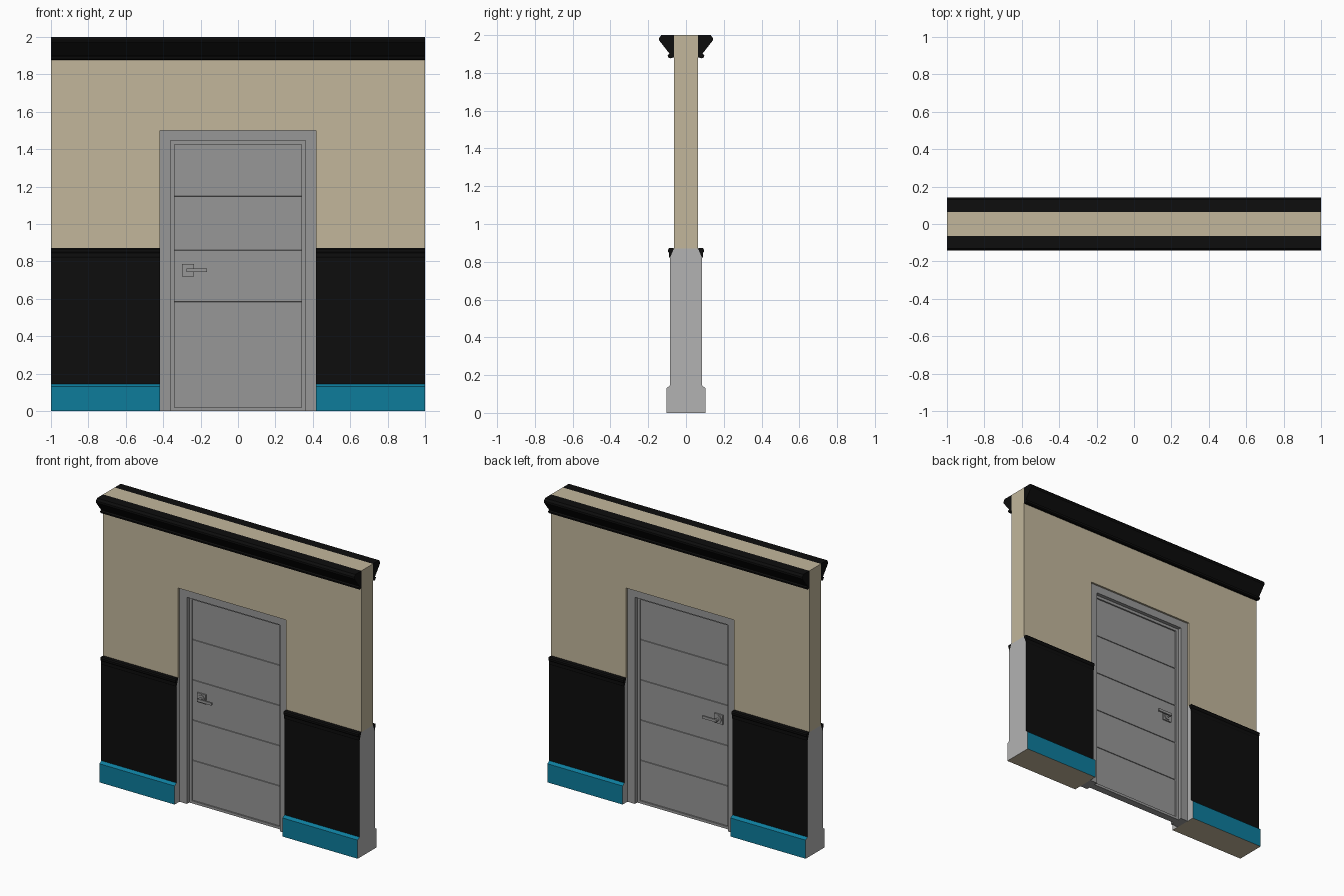
import bpy, bmesh, math

if "Cube" in bpy.data.objects:
    bpy.data.objects.remove(bpy.data.objects["Cube"])


def material(name, r, g, b):
    m = bpy.data.materials.new(name)
    m.diffuse_color = (r, g, b, 1)
    m.use_nodes = True
    m.node_tree.nodes["Principled BSDF"].inputs["Base Color"].default_value = m.diffuse_color
    return m


BEIGE = material("beige", 0.54, 0.47, 0.33)
BLACK = material("black", 0.004, 0.004, 0.004)
BLUE = material("blue", 0.004, 0.20, 0.33)
GREY = material("grey", 0.45, 0.45, 0.45)
DOOR = material("door_grey", 0.31, 0.31, 0.31)


def extrude(name, pts, axis, lo, hi, mats, pick=None):
    """Extrude an outline along x (pts are y,z) or along y (pts are x,z)."""
    def place(p, t):
        return (t, p[0], p[1]) if axis == "x" else (p[0], t, p[1])
    bm = bmesh.new()
    a = [bm.verts.new(place(p, lo)) for p in pts]
    b = [bm.verts.new(place(p, hi)) for p in pts]
    bm.faces.new(a)
    bm.faces.new(b)
    n = len(pts)
    for i in range(n):
        j = (i + 1) % n
        f = bm.faces.new((a[i], a[j], b[j], b[i]))
        if pick:
            f.material_index = pick(f.calc_center_median(), pts[i], pts[j])
    bmesh.ops.recalc_face_normals(bm, faces=bm.faces)
    me = bpy.data.meshes.new(name)
    bm.to_mesh(me)
    bm.free()
    for m in mats:
        me.materials.append(m)
    ob = bpy.data.objects.new(name, me)
    bpy.context.collection.objects.link(ob)
    return ob


def box(name, x0, x1, y0, y1, z0, z1, mat):
    return extrude(name, [(x0, z0), (x1, z0), (x1, z1), (x0, z1)], "y", y0, y1, [mat])


def both(half):
    """Close a half profile by mirroring it across y = 0."""
    return half + [(-y, z) for y, z in reversed(half)]


W, OPEN, TOP = 0.064, 0.418, 1.5

# Upper wall with the doorway notch
extrude("upper_wall", [(-1, 0.87), (-OPEN, 0.87), (-OPEN, TOP), (OPEN, TOP),
                       (OPEN, 0.87), (1, 0.87), (1, 2), (-1, 2)], "y", -W, W, [BEIGE])

# Lower wall: baseboard and wainscot, grey cut ends
lower = both([(0.104, 0), (0.104, 0.13), (0.085, 0.145), (0.085, 0.82), (W, 0.87)])


def lower_colour(c, p, q):
    if c.z < 0.001:
        return 3
    return 1 if c.z < 0.142 else 2


# Crown moulding and chair rail profiles
crown = [(W, 2), (0.131, 2), (0.142, 1.985), (0.142, 1.972), (0.086, 1.9),
         (0.097, 1.895), (0.094, 1.882), (0.084, 1.877), (W, 1.882)]
rail = [(W, 0.872), (0.09, 0.872), (0.095, 0.864), (0.094, 0.852),
        (0.089, 0.845), (0.089, 0.825), (0.085, 0.818), (0.08, 0.825)]

for label, x0, x1 in (("left", -1, -OPEN), ("right", OPEN, 1)):
    extrude("lower_wall_" + label, lower, "x", x0, x1,
            [GREY, BLUE, BLACK, BEIGE], lower_colour)
    for face, s in (("front", -1), ("back", 1)):
        extrude(f"chair_rail_{label}_{face}", [(s * y, z) for y, z in rail],
                "x", x0, x1, [BLACK])
for face, s in (("front", -1), ("back", 1)):
    extrude("crown_" + face, [(s * y, z) for y, z in crown], "x", -1, 1, [BLACK])


def arch(name, xo, xi, zo, zi, depth):
    extrude(name, [(-xo, 0), (-xi, 0), (-xi, zi), (xi, zi), (xi, 0), (xo, 0),
                   (xo, zo), (-xo, zo)], "y", -depth, depth, [DOOR])


# Door frame, inner stop and sill
arch("door_frame", OPEN, 0.36, TOP, 1.446, 0.051)
arch("door_stop", 0.36, 0.34, 1.446, 1.426, 0.025)
box("door_sill", -0.34, 0.34, -0.025, 0.025, 0, 0.018, DOOR)

# Door leaf with four horizontal grooves on each face
d, g = 0.015, 0.005
half = [(d, 0.018)]
for i in range(1, 5):
    z = 0.018 + 0.2816 * i
    half += [(d, z - 0.004), (d - g, z - 0.003), (d - g, z + 0.003), (d, z + 0.004)]
half.append((d, 1.426))
extrude("door_leaf", both(half), "x", -0.34, 0.34, [DOOR])

# Lever handles on both faces
HX, HZ = -0.267, 0.752


def disc(r, n=20):
    return [(HX + r * math.cos(2 * math.pi * i / n), HZ + r * math.sin(2 * math.pi * i / n))
            for i in range(n)]


for face, s in (("front", -1), ("back", 1)):
    def span(a, b):
        return sorted((s * a, s * b))
    box("handle_plate_" + face, HX - 0.033, HX + 0.033, *span(0.014, 0.024),
        HZ - 0.033, HZ + 0.033, DOOR)
    for part, r, end in (("collar", 0.025, 0.030), ("neck", 0.010, 0.058)):
        ob = extrude(f"handle_{part}_{face}", disc(r), "y", *span(0.022, end), [DOOR])
        bpy.context.view_layer.objects.active = ob
        ob.select_set(True)
        bpy.ops.object.shade_smooth_by_angle(angle=math.radians(35))
        ob.select_set(False)
    box("handle_lever_" + face, HX - 0.009, -0.165, *span(0.048, 0.060),
        HZ - 0.009, HZ + 0.009, DOOR)
